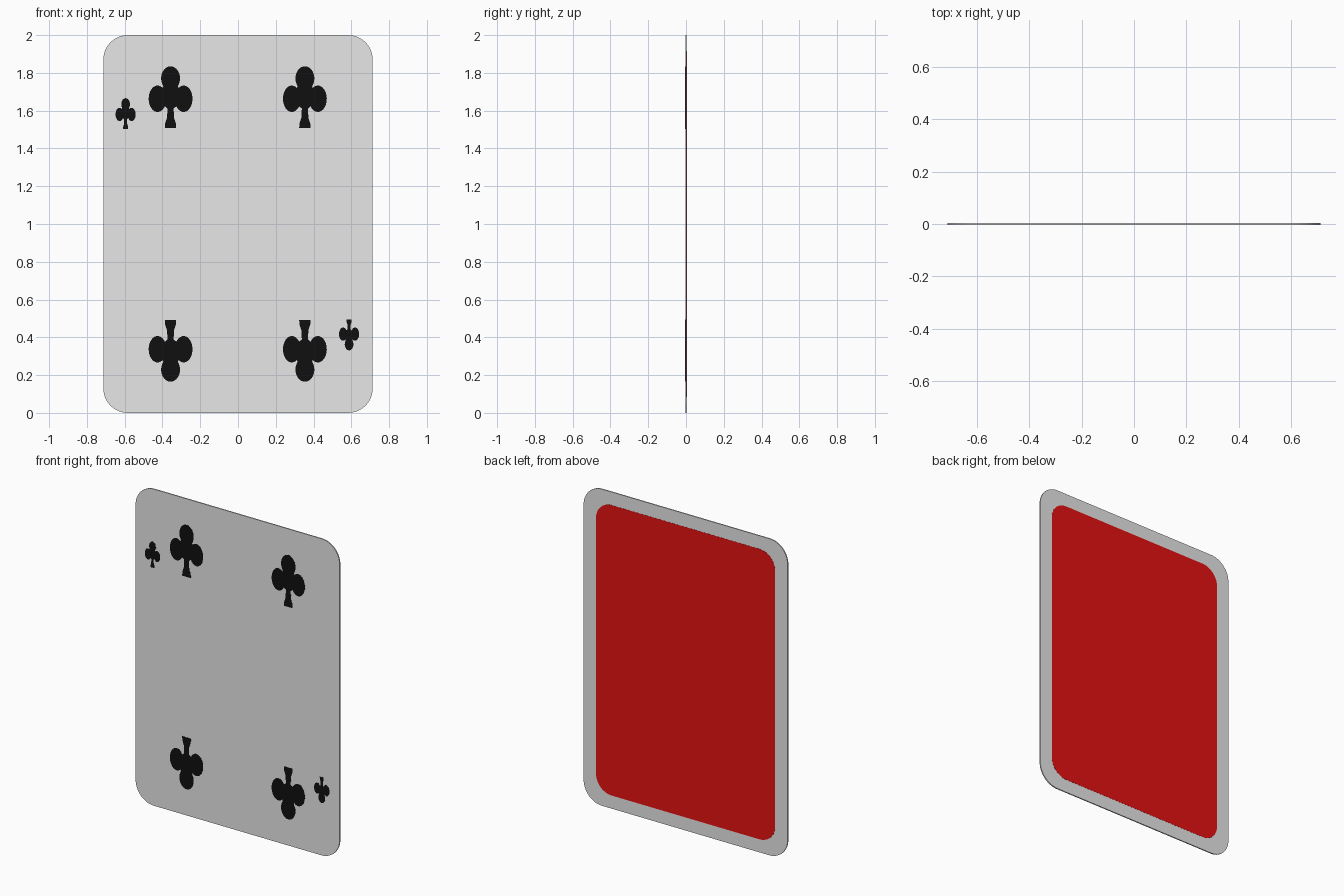
import bpy, bmesh, math

if "Cube" in bpy.data.objects:
    bpy.data.objects.remove(bpy.data.objects["Cube"])

def material(name, rgb):
    m = bpy.data.materials.new(name)
    m.diffuse_color = (*rgb, 1.0)
    m.use_nodes = True
    m.node_tree.nodes["Principled BSDF"].inputs["Base Color"].default_value = m.diffuse_color
    return m

WHITE = material("card white", (0.8, 0.8, 0.8))
BLACK = material("pip black", (0.005, 0.005, 0.005))
RED = material("back red", (0.8, 0.006, 0.006))

def arc(cx, cz, rx, rz, start, end, n):
    """Points along part of an ellipse, angles in degrees."""
    angles = [math.radians(start + (end - start) * i / n) for i in range(n + 1)]
    return [(cx + rx * math.cos(a), cz + rz * math.sin(a)) for a in angles]

def rounded_rect(hw, hh, r):
    pts = []
    for k, (sx, sz) in enumerate([(1, 1), (-1, 1), (-1, -1), (1, -1)]):
        pts += arc(sx * (hw - r), 1 + sz * (hh - r), r, r, 90 * k, 90 * k + 90, 12)
    return pts

def plate(name, outline, y0, y1, mat):
    """Extrude a flat x/z outline from y0 to y1."""
    bm = bmesh.new()
    face = bm.faces.new([bm.verts.new((x, y0, z)) for x, z in outline])
    ext = bmesh.ops.extrude_face_region(bm, geom=[face])
    for v in ext["geom"]:
        if isinstance(v, bmesh.types.BMVert):
            v.co.y = y1
    bmesh.ops.recalc_face_normals(bm, faces=bm.faces)
    me = bpy.data.meshes.new(name)
    bm.to_mesh(me)
    bm.free()
    me.materials.append(mat)
    ob = bpy.data.objects.new(name, me)
    bpy.context.collection.objects.link(ob)
    bpy.ops.object.select_all(action="DESELECT")
    ob.select_set(True)
    bpy.context.view_layer.objects.active = ob
    bpy.ops.object.shade_smooth_by_angle(angle=math.radians(30))
    return ob

# Club outline: right half (top lobe, side lobe, flared stem), then mirrored
half = arc(0, 0.10, 0.05, 0.064, 90, -40, 14)
half += arc(0.069, -0.008, 0.047, 0.07, 125, -145, 24)
half += [(0.016, -0.06), (0.019, -0.11), (0.029, -0.14), (0.03, -0.164)]
club = half + [(-x, z) for x, z in reversed(half[1:])]

def pip(name, x, z, sx=1.0, sz=1.0):
    pts = [(x + sx * px, z + sz * pz) for px, pz in club]
    plate(name, pts, -0.0044, -0.003, BLACK)

# Card body and red back panel
plate("card_body", rounded_rect(0.713, 1.0, 0.13), -0.0036, 0.0036, WHITE)
plate("back_panel", rounded_rect(0.626, 0.917, 0.11), 0.003, 0.0044, RED)

# Four large clubs, the lower ones upside down
for x, side in ((-0.357, "left"), (0.354, "right")):
    pip("upper_club_" + side, x, 1.671)
    pip("lower_club_" + side, x, 0.329, 1, -1)

# Small corner clubs
pip("corner_club_top", -0.595, 1.584, 0.46, 0.5)
pip("corner_club_bottom", 0.588, 0.413, 0.46, -0.5)
